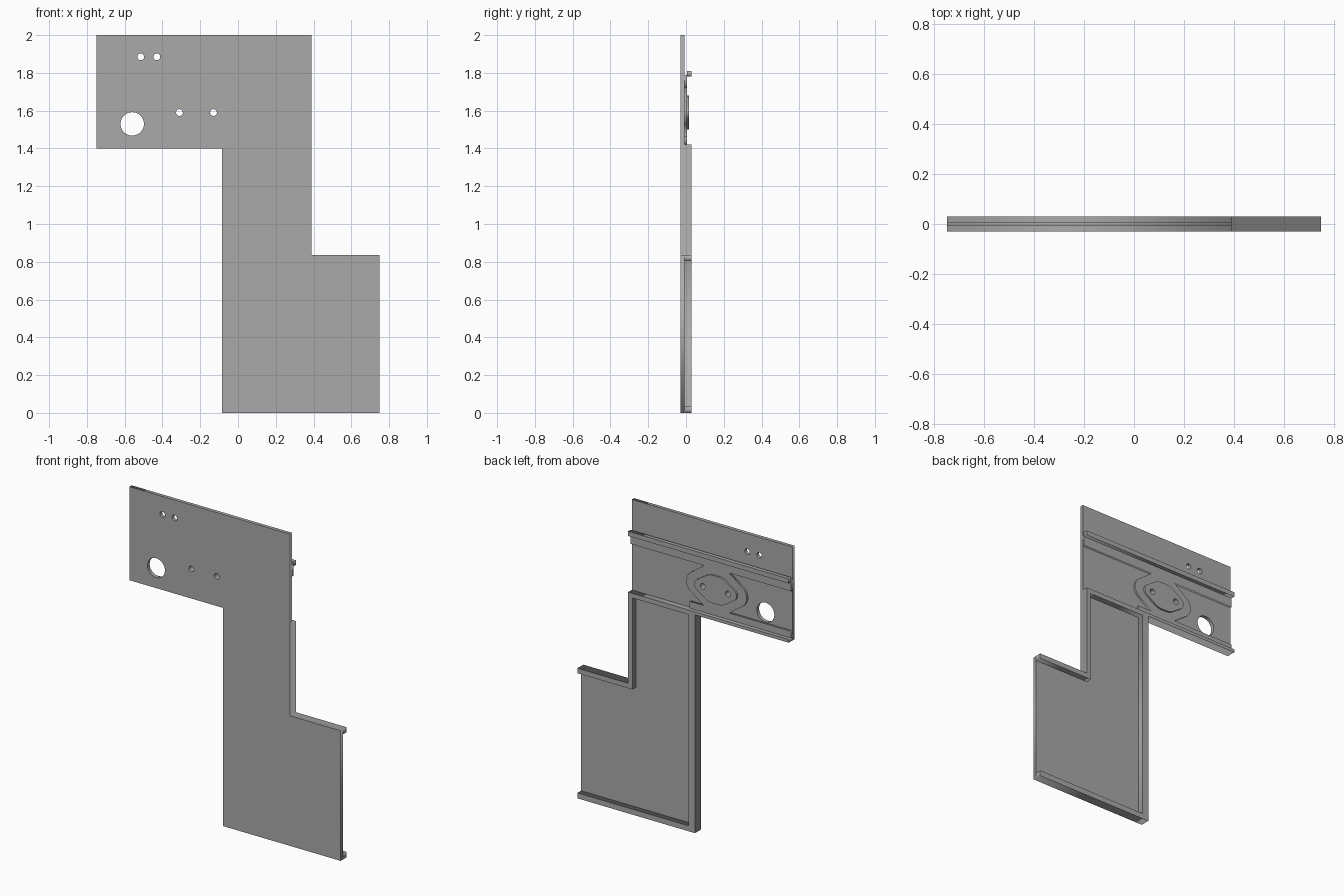
import bpy
from math import cos, sin, radians, pi
from mathutils import Vector
from mathutils.geometry import convex_hull_2d

if "Cube" in bpy.data.objects:
    bpy.data.objects.remove(bpy.data.objects["Cube"])

grey = bpy.data.materials.new("plain grey")
grey.use_nodes = True
COLOUR = (0.4, 0.4, 0.4, 1)
grey.diffuse_color = COLOUR
grey.node_tree.nodes["Principled BSDF"].inputs["Base Color"].default_value = COLOUR


def arc(cx, cz, r, start=0, end=360, n=24):
    """Points on an arc; a full circle leaves out its repeated end point."""
    last = n if end - start == 360 else n - 1
    angles = [radians(start + (end - start) * i / last) for i in range(n)]
    return [(cx + r * cos(a), cz + r * sin(a)) for a in angles]


def slab(name, y0, y1, outline, holes=()):
    """Extrude an x-z outline, with holes, from y0 to y1."""
    curve = bpy.data.curves.new(name, "CURVE")
    curve.dimensions = "2D"
    curve.fill_mode = "BOTH"
    curve.extrude = (y1 - y0) / 2
    for loop in (outline, *holes):
        spline = curve.splines.new("POLY")
        spline.points.add(len(loop) - 1)
        for point, (x, z) in zip(spline.points, loop):
            point.co = (x, z, 0, 1)
        spline.use_cyclic_u = True
    curve.materials.append(grey)
    obj = bpy.data.objects.new(name, curve)
    obj.location.y = (y0 + y1) / 2
    obj.rotation_euler.x = pi / 2
    bpy.context.collection.objects.link(obj)
    bpy.ops.object.select_all(action="DESELECT")
    obj.select_set(True)
    bpy.context.view_layer.objects.active = obj
    bpy.ops.object.convert(target="MESH")
    return bpy.context.object


# Shared levels and edges
LEFT, RIGHT, LEG, STEP = 0.75, -0.75, -0.085, 0.39
FRONT, BACK, PAD, BOSS, RIM = -0.03, -0.007, 0.005, 0.016, 0.03
MID_X, MID_Z = -0.22, 1.59

screw_holes = [arc(MID_X + s * 0.09, MID_Z, 0.018) for s in (-1, 1)]
upper_holes = [arc(x, 1.885, 0.018) for x in (-0.515, -0.43)]
large_hole = arc(-0.56, 1.53, 0.062, n=40)

# Main stepped panel
slab("panel", FRONT, BACK,
     [(RIGHT, 2), (STEP, 2), (STEP, 0.835), (LEFT, 0.835), (LEFT, 0),
      (LEG, 0), (LEG, 1.4), (RIGHT, 1.4)],
     screw_holes + upper_holes + [large_hole])

# Raised band joined to the lozenge base and the lower band
slab("raised_band", BACK, PAD,
     [(RIGHT, 1.79), (STEP, 1.79), (STEP, 1.72), (MID_X + 0.09, 1.72)]
     + arc(MID_X + 0.14, MID_Z, 0.075, 50, -50, 12)
     + [(MID_X + 0.09, 1.463), (-0.03, 1.463), (-0.03, 1.42),
        (RIGHT, 1.42), (RIGHT, 1.463), (MID_X - 0.09, 1.463)]
     + arc(MID_X - 0.14, MID_Z, 0.075, 230, 130, 12)
     + [(MID_X - 0.09, 1.72), (RIGHT, 1.72)], screw_holes)

# Lozenge boss around the two screw holes
points = [Vector(p) for s in (-1, 1) for p in arc(MID_X + s * 0.11, MID_Z, 0.04)]
points += [Vector(p) for s in (-1, 1) for p in arc(MID_X + s * 0.02, MID_Z, 0.09)]
slab("lozenge_boss", PAD, BOSS,
     [tuple(points[i]) for i in convex_hull_2d(points)], screw_holes)

# Horizontal rail on the back
slab("back_rail", PAD, RIM,
     [(RIGHT, 1.81), (STEP, 1.81), (STEP, 1.78), (RIGHT, 1.78)])

# Continuous rim around the leg, open on the left side
slab("rim", BACK, RIM,
     [(LEFT, 0.835), (STEP, 0.835), (STEP, 1.42), (RIGHT, 1.42), (RIGHT, 1.4),
      (LEG, 1.4), (LEG, 0), (LEFT, 0), (LEFT, 0.035), (LEG + 0.045, 0.035),
      (LEG + 0.045, 1.39), (STEP - 0.03, 1.39), (STEP - 0.03, 0.803), (LEFT, 0.803)])
